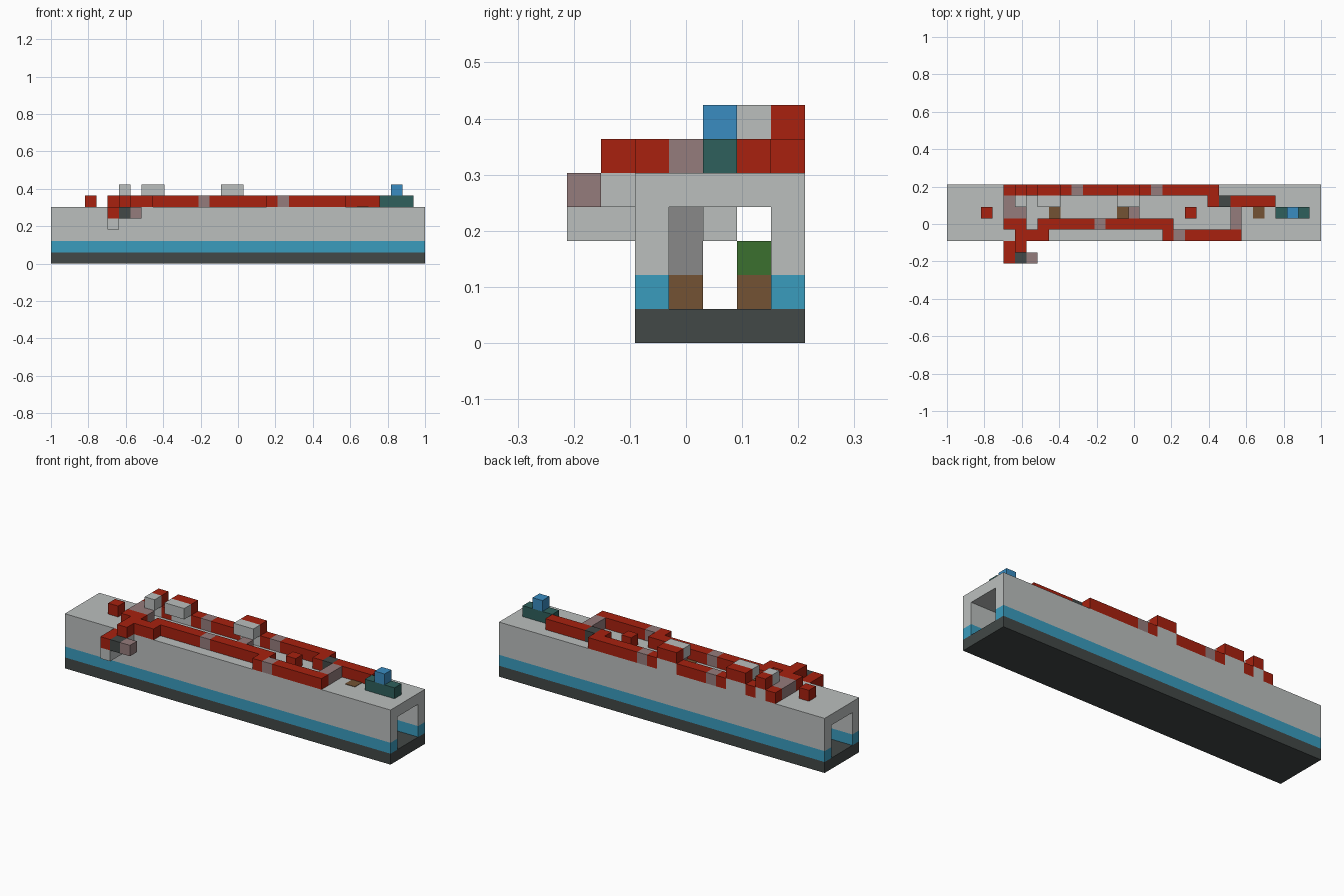
import bpy
import bmesh
from mathutils import Vector

old = bpy.data.objects.get("Cube")
if old:
    bpy.data.objects.remove(old, do_unlink=True)

# The model sits on a grid of cubic cells, 33 long, 7 deep, 7 high
CELL = 2 / 33
ORIGIN = Vector((-1, -3.5 * CELL, 0))


def make_material(name, hex_colour):
    """Flat material from a display colour, converted to linear."""
    def linear(c):
        return c / 12.92 if c <= 0.04045 else ((c + 0.055) / 1.055) ** 2.4
    rgb = [linear(v / 255) for v in bytes.fromhex(hex_colour)]
    mat = bpy.data.materials.new(name)
    mat.use_nodes = True
    mat.diffuse_color = (*rgb, 1)
    mat.node_tree.nodes["Principled BSDF"].inputs["Base Color"].default_value = (*rgb, 1)
    return mat


pale_grey = make_material("pale grey", "BBBFBE")
mid_grey = make_material("mid grey", "888888")
charcoal = make_material("charcoal", "424847")
cyan = make_material("cyan", "3A9CBE")
blue = make_material("blue", "3A8CC1")
teal = make_material("teal", "2F605C")
red = make_material("red", "A8210F")
mauve = make_material("mauve", "957C7C")
brown = make_material("brown", "735233")
green = make_material("green", "3B702E")


def blocks(name, material, *boxes, height=1):
    """One object from boxes given as (x, y, z, length, depth) in cells."""
    bm = bmesh.new()
    for x, y, z, length, depth in boxes:
        size = Vector((length, depth, height))
        centre = Vector((x, y, z)) + size / 2
        made = bmesh.ops.create_cube(bm, size=CELL)["verts"]
        bmesh.ops.scale(bm, vec=size, verts=made)
        bmesh.ops.translate(bm, vec=ORIGIN + centre * CELL, verts=made)
    mesh = bpy.data.meshes.new(name)
    bm.to_mesh(mesh)
    bm.free()
    mesh.materials.append(material)
    obj = bpy.data.objects.new(name, mesh)
    bpy.context.collection.objects.link(obj)
    return obj


# Tunnel body, open at both ends
LENGTH = 33
FRONT, BACK = 2, 6
blocks("floor_slab", charcoal, (0, FRONT, 0, LENGTH, 5))
for side, y in (("front", FRONT), ("back", BACK)):
    blocks(side + "_wall_stripe", cyan, (0, y, 1, LENGTH, 1))
    blocks(side + "_wall", pale_grey, (0, y, 2, LENGTH, 1), height=2)
blocks("roof_slab", pale_grey, (0, FRONT, 4, LENGTH, 5))

# Fittings inside the tunnel
blocks("inner_crates", brown, (15, 3, 1, 1, 1), (15, 5, 1, 1, 1))
blocks("inner_pillar", mid_grey, (15, 3, 2, 1, 1), height=2)
blocks("inner_bush", green, (15, 5, 2, 1, 1))

# Hatches set in the roof, with housings hanging below
hatches = (9, 15, 27)
blocks("roof_hatches", brown, *[(x, 4, 5, 1, 1) for x in hatches], height=0.04)
blocks("hatch_housings", pale_grey, *[(x, 4, 3, 1, 1) for x in hatches])

# Rear track, stepping up over raised supports
bridges = ((6, 1), (8, 2), (15, 2))
blocks("rear_track", red, *[(x, BACK, 5, n, 1) for x, n in
       ((5, 1), (7, 1), (10, 1), (12, 3), (17, 1), (19, 5))])
blocks("rear_track_links", mauve, (11, BACK, 5, 1, 1), (18, BACK, 5, 1, 1))
blocks("bridge_supports", pale_grey, *[(x, BACK, 5, n, 1) for x, n in bridges])
blocks("bridge_track", red, *[(x, BACK, 6, n, 1) for x, n in bridges])
blocks("bridge_blocks", pale_grey, *[(x, 5, 6, n, 1) for x, n in bridges])

# Right-hand return track and its links
blocks("return_track", red, (23, 5, 5, 1, 1), (25, 5, 5, 4, 1))
blocks("return_joint", charcoal, (24, 5, 5, 1, 1))
blocks("cross_links", mauve, (25, 3, 5, 1, 2), (5, 4, 5, 1, 2), (6, 4, 5, 1, 1),
       (16, 4, 5, 1, 1))

# Front track
blocks("middle_track", red, (5, 3, 5, 2, 1), (8, 3, 5, 5, 1), (14, 3, 5, 6, 1))
blocks("front_track", red, (6, 2, 5, 3, 1), (19, 2, 5, 1, 1), (21, 2, 5, 5, 1))
blocks("front_track_links", mauve, (13, 3, 5, 1, 1), (20, 2, 5, 1, 1))

# Loose markers on the roof
blocks("roof_markers", red, (3, 4, 5, 1, 1), (21, 4, 5, 1, 1))

# Side outlet overhanging the front wall
blocks("outlet_supports", pale_grey, (5, 0, 3, 1, 2), (6, 1, 4, 1, 1))
blocks("outlet_track", red, (5, 0, 4, 1, 2), (6, 1, 5, 1, 1))
blocks("outlet_joint", charcoal, (6, 0, 4, 1, 1))
blocks("outlet_end", mauve, (7, 0, 4, 1, 1))

# Beacon at the far end
blocks("beacon_base", teal, (29, 4, 5, 3, 1))
blocks("beacon_lamp", blue, (30, 4, 6, 1, 1))
